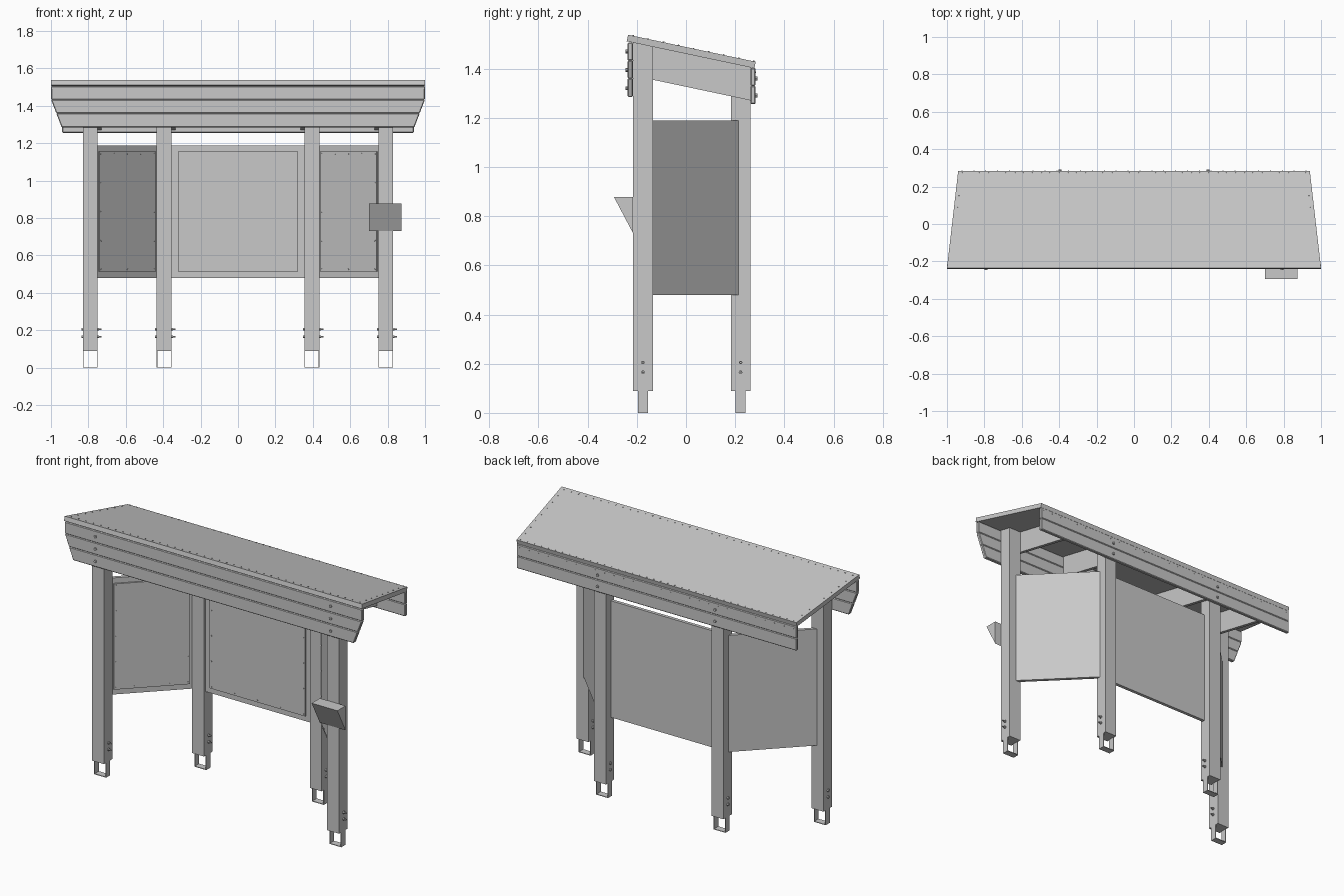
import bpy, bmesh, math
from mathutils import Matrix, Vector

cube = bpy.data.objects.get("Cube")
if cube:
    bpy.data.objects.remove(cube, do_unlink=True)

grey = bpy.data.materials.new("plain grey")
grey.use_nodes = True
grey.diffuse_color = (0.58, 0.58, 0.58, 1)
grey.node_tree.nodes["Principled BSDF"].inputs["Base Color"].default_value = grey.diffuse_color

POST = 0.08                     # post thickness
FRONT_X, FRONT_Y = 0.79, -0.175
BACK_X, BACK_Y = 0.395, 0.222
SLOPE = 0.2115
TILT = -math.atan(SLOPE)


def under(y):
    """Height of the roof underside."""
    return 1.505 - SLOPE * (y + 0.213)


def finish(name, bm, matrix=None):
    bmesh.ops.recalc_face_normals(bm, faces=bm.faces)
    mesh = bpy.data.meshes.new(name)
    bm.to_mesh(mesh)
    bm.free()
    mesh.materials.append(grey)
    obj = bpy.data.objects.new(name, mesh)
    if matrix:
        obj.matrix_world = matrix
    bpy.context.collection.objects.link(obj)
    return obj


def add_prism(bm, bottom, offset):
    """Extrude a polygon along an offset."""
    low = [bm.verts.new(p) for p in bottom]
    face = bm.faces.new(low)
    new = bmesh.ops.extrude_face_region(bm, geom=[face])["geom"]
    top = [g for g in new if isinstance(g, bmesh.types.BMVert)]
    bmesh.ops.translate(bm, verts=top, vec=Vector(offset))


def add_box(bm, x, y, z):
    add_prism(bm, [(x[0], y[0], z[0]), (x[1], y[0], z[0]),
                   (x[1], y[1], z[0]), (x[0], y[1], z[0])], (0, 0, z[1] - z[0]))


def add_disc(bm, centre, axis, radius, depth, sides=8):
    turn = Vector((0, 0, 1)).rotation_difference(Vector(axis)).to_matrix().to_4x4()
    bmesh.ops.create_cone(bm, cap_ends=True, segments=sides, radius1=radius, radius2=radius,
                          depth=depth, matrix=Matrix.Translation(centre) @ turn)


def side_prism(name, x0, x1, profile):
    """Profile in y and z, extruded along x."""
    bm = bmesh.new()
    add_prism(bm, [(x0, y, z) for y, z in profile], (x1 - x0, 0, 0))
    return finish(name, bm)


# Posts with strap feet, foot bolts and rafters
for label, px, py in (("front", FRONT_X, FRONT_Y), ("back", BACK_X, BACK_Y)):
    for side, s in (("left", 1), ("right", -1)):
        x, h = s * px, POST / 2
        side_prism(f"{label}_{side}_post", x - h, x + h,
                   [(py - h, 0.09), (py + h, 0.09),
                    (py + h, under(py + h)), (py - h, under(py - h))])

        bm = bmesh.new()
        strap = (py - 0.02, py + 0.02)
        add_box(bm, (x - h, x - h + 0.004), strap, (0, 0.1))
        add_box(bm, (x + h - 0.004, x + h), strap, (0, 0.1))
        add_box(bm, (x - h, x + h), strap, (0, 0.004))
        finish(f"{label}_{side}_foot", bm)

        bm = bmesh.new()
        for z in (0.165, 0.205):
            add_disc(bm, (x, py, z), (1, 0, 0), 0.008, POST + 0.016, 6)
            add_disc(bm, (x + h + 0.01, py, z), (1, 0, 0), 0.004, 0.022)
        finish(f"{label}_{side}_foot_bolts", bm)

        edge = x - s * h
        y0, y1 = -0.214, 0.262
        side_prism(f"{label}_{side}_rafter", edge - s * 0.02, edge,
                   [(y0, under(y0) - 0.134), (y1, under(y1) - 0.134),
                    (y1, under(y1)), (y0, under(y0))])

# Sloping roof slab, narrower at the back
bm = bmesh.new()
lift = Vector((0, SLOPE, 1)).normalized() * 0.027
front_low, back_low = -0.241, 0.278
add_prism(bm, [(-1, front_low, under(front_low)), (1, front_low, under(front_low)),
               (0.94, back_low, under(back_low)), (-0.94, back_low, under(back_low))], lift)
finish("roof", bm)

# Roof screws along all four edges
bm = bmesh.new()
up = Vector((0, SLOPE, 1)).normalized()


def roof_screw(x, y):
    add_disc(bm, Vector((x, y, under(y))) + up * 0.028, up, 0.003, 0.004, 6)


for i in range(40):
    t = i / 39 * 2 - 1
    roof_screw(t * 0.97, -0.22)
    roof_screw(t * 0.92, 0.27)
for i in range(1, 8):
    y = -0.22 + 0.49 * i / 8
    for s in (-1, 1):
        roof_screw(s * (0.975 - 0.0525 * i / 8), y)
finish("roof_screws", bm)


# Fascia boards with chamfered edges that leave grooves
def board(name, y0, y1, outline):
    bm = bmesh.new()
    add_prism(bm, [(x, y0, z) for x, z in outline], (0, y1 - y0, 0))
    obj = finish(name, bm)
    mod = obj.modifiers.new("chamfer", "BEVEL")
    mod.width = 0.004
    mod.segments = 1


def half_width(z):
    return 1 - 0.057 * max(0, 1.435 - z) / 0.15


levels = (1.285, 1.36, 1.4325, 1.505)
for i, (z0, z1) in enumerate(zip(levels, levels[1:])):
    w0, w1 = half_width(z0), half_width(z1)
    board(f"front_fascia_board_{i + 1}", -0.238, -0.215,
          [(-w0, z0), (w0, z0), (w1, z1), (-w1, z1)])
for i, (z0, z1) in enumerate(((1.255, 1.33), (1.33, 1.402))):
    board(f"back_fascia_board_{i + 1}", 0.262, 0.283,
          [(-0.94, z0), (0.94, z0), (0.94, z1), (-0.94, z1)])

# Fascia bolts in line with the posts
bm = bmesh.new()
for s in (-1, 1):
    for z in (1.32, 1.395, 1.47):
        add_disc(bm, (s * FRONT_X, -0.24, z), (0, 1, 0), 0.008, 0.012)
    for z in (1.29, 1.36):
        add_disc(bm, (s * BACK_X, 0.285, z), (0, 1, 0), 0.008, 0.012)
for i in range(30):
    add_disc(bm, (-0.92 + 1.84 * i / 29, 0.283, 1.385), (0, 1, 0), 0.003, 0.004, 6)
finish("fascia_bolts", bm)


# Display panels: backing board, raised sheet and screws; back face at local y = 0
def display_panel(name, width, centre, angle):
    matrix = Matrix.Translation(centre) @ Matrix.Rotation(angle, 4, 'Z')
    w, low, high = width / 2, 0.48, 1.188
    bm = bmesh.new()
    add_box(bm, (-w, w), (-0.02, 0), (low, high))
    finish(name + "_backing", bm, matrix)
    a, b, c = w - 0.034, low + 0.033, high - 0.033
    bm = bmesh.new()
    add_box(bm, (-a, a), (-0.029, -0.02), (b, c))
    finish(name + "_sheet", bm, matrix)
    bm = bmesh.new()
    e = 0.012
    for i in range(5):
        t = i / 4
        for s in (-1, 1):
            add_disc(bm, (s * (a - e), -0.029, b + e + t * (c - b - 2 * e)), (0, 1, 0), 0.004, 0.004, 6)
        for z in (b + e, c - e):
            add_disc(bm, ((2 * t - 1) * (a - e), -0.029, z), (0, 1, 0), 0.004, 0.004, 6)
    finish(name + "_screws", bm, matrix)


display_panel("centre_panel", 2 * (BACK_X - POST / 2), (0, 0.215, 0), 0)
for side, s in (("left", 1), ("right", -1)):
    display_panel(side + "_panel", 0.494, (s * 0.6105, 0.0385, 0), -s * math.pi / 4)

# Wedge-shaped box on the left front post
side_prism("wedge_box", 0.70, 0.873, [(-0.293, 0.878), (-0.215, 0.878), (-0.215, 0.73)])
